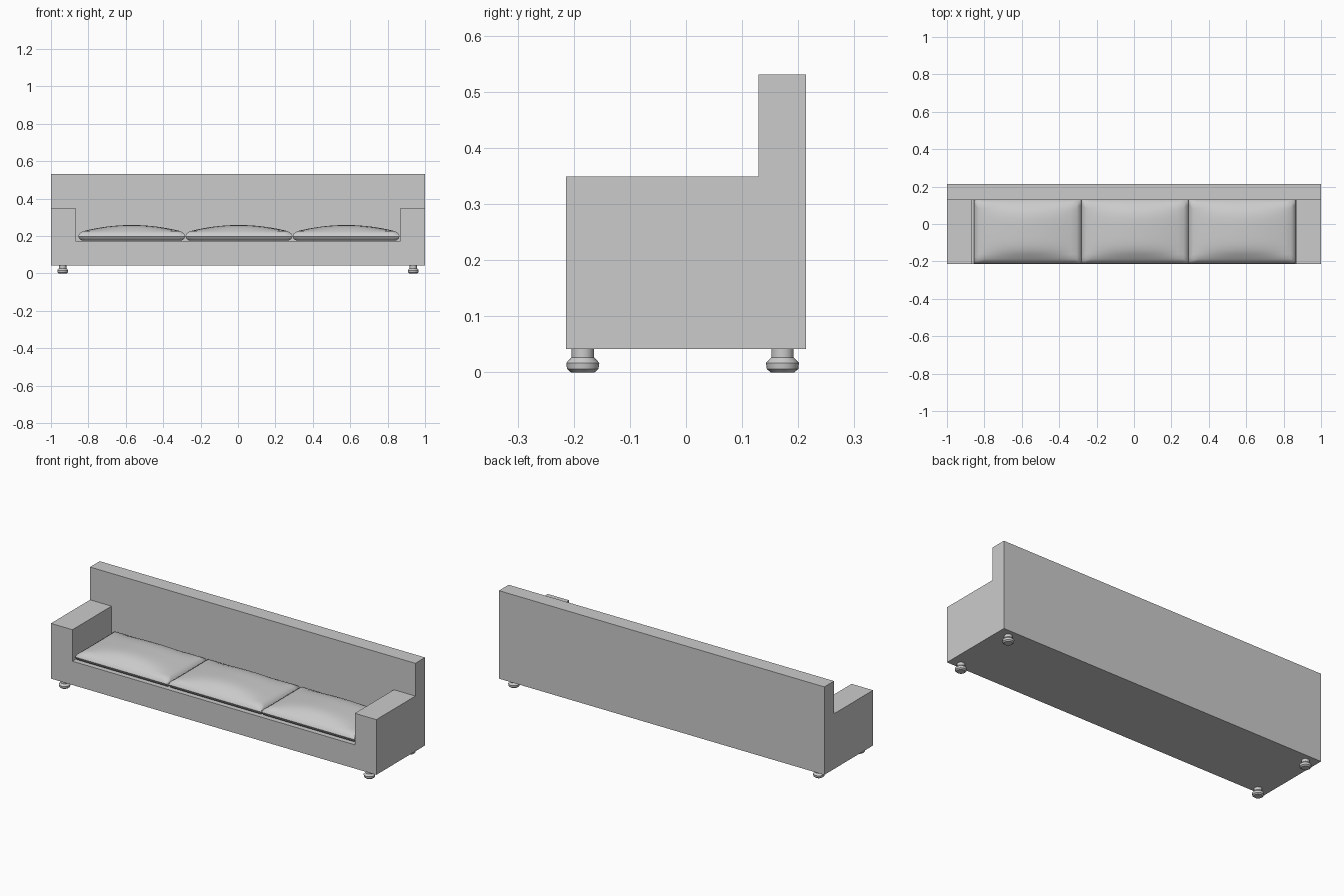
import bpy, bmesh, math

if "Cube" in bpy.data.objects:
    bpy.data.objects.remove(bpy.data.objects["Cube"])


def add_object(name, bm):
    bmesh.ops.recalc_face_normals(bm, faces=bm.faces)
    me = bpy.data.meshes.new(name)
    bm.to_mesh(me)
    bm.free()
    ob = bpy.data.objects.new(name, me)
    bpy.context.collection.objects.link(ob)
    return ob


def extruded_x(name, profile, half):
    bm = bmesh.new()
    face = bm.faces.new([bm.verts.new((-half, y, z)) for y, z in profile])
    ext = bmesh.ops.extrude_face_region(bm, geom=[face])["geom"]
    for v in ext:
        if isinstance(v, bmesh.types.BMVert):
            v.co.x = half
    # keep the starting cap so the solid is closed
    if not any(all(v.co.x < 0 for v in f.verts) for f in bm.faces):
        bm.faces.new([v for v in bm.verts if v.co.x < 0])
    return add_object(name, bm)


def smooth(ob, angle):
    bpy.ops.object.select_all(action='DESELECT')
    ob.select_set(True)
    bpy.context.view_layer.objects.active = ob
    bpy.ops.object.shade_smooth_by_angle(angle=math.radians(angle))


# Sofa frame: L-shaped side profile with the seat space cut out between the arms
frame = extruded_x("sofa_frame", [(-0.214, 0.042), (0.214, 0.042), (0.214, 0.531),
                                  (0.129, 0.531), (0.129, 0.349), (-0.214, 0.349)], 1.0)
cutter = extruded_x("seat_cutter", [(-0.3, 0.174), (0.129, 0.174), (0.129, 0.45), (-0.3, 0.45)], 0.868)
cut = frame.modifiers.new("seat_space", 'BOOLEAN')
cut.operation = 'DIFFERENCE'
cut.solver = 'EXACT'
cut.object = cutter
bpy.context.view_layer.objects.active = frame
bpy.ops.object.modifier_apply(modifier=cut.name)
bpy.data.objects.remove(cutter)


# Seat cushions: domed grid on top, bulging sides, flat underside
def cushion(name, cx):
    hx, hy, nx, ny = 0.2865, 0.171, 16, 12
    bm = bmesh.new()
    rows = []
    # outline rings as (inset, z), from underside up to the shoulder
    rim = [(0.022, 0.175), (0.007, 0.184), (0.0, 0.199), (0.007, 0.214), (0.025, 0.226)]
    uv = ([(i, 0) for i in range(nx)] + [(nx, j) for j in range(ny)]
          + [(nx - i, ny) for i in range(nx)] + [(0, ny - j) for j in range(ny)])
    for inset, z in rim:
        rows.append([bm.verts.new((cx + (2 * i / nx - 1) * (hx - inset),
                                   -0.039 + (2 * j / ny - 1) * (hy - inset), z)) for i, j in uv])
    n = len(uv)
    for a, b in zip(rows, rows[1:]):
        for k in range(n):
            bm.faces.new((a[k], a[(k + 1) % n], b[(k + 1) % n], b[k]))
    bm.faces.new(rows[0][::-1])
    top = dict(zip(uv, rows[-1]))
    inset, z0 = rim[-1]
    for i in range(1, nx):
        for j in range(1, ny):
            u, v = 2 * i / nx - 1, 2 * j / ny - 1
            z = z0 + 0.033 * (1 - u * u) * (1 - v ** 4)
            top[i, j] = bm.verts.new((cx + u * (hx - inset), -0.039 + v * (hy - inset), z))
    for i in range(nx):
        for j in range(ny):
            bm.faces.new((top[i, j], top[i + 1, j], top[i + 1, j + 1], top[i, j + 1]))
    smooth(add_object(name, bm), 50)


for side, cx in (("left", -0.568), ("middle", 0.005), ("right", 0.578)):
    cushion("seat_cushion_" + side, cx)


# Turned bun feet
def foot(name, x, y, sides=16):
    bm = bmesh.new()
    profile = [(0.021, 0.0), (0.028, 0.006), (0.0295, 0.017), (0.02, 0.027), (0.02, 0.043)]
    rings = [[bm.verts.new((x + r * math.cos(2 * math.pi * k / sides),
                            y + r * math.sin(2 * math.pi * k / sides), z))
              for k in range(sides)] for r, z in profile]
    for a, b in zip(rings, rings[1:]):
        for k in range(sides):
            bm.faces.new((a[k], a[(k + 1) % sides], b[(k + 1) % sides], b[k]))
    bm.faces.new(rings[0][::-1])
    bm.faces.new(rings[-1])
    smooth(add_object(name, bm), 40)


for side, x in (("left", -0.937), ("right", 0.937)):
    foot("front_foot_" + side, x, -0.184)
    foot("back_foot_" + side, x, 0.172)
